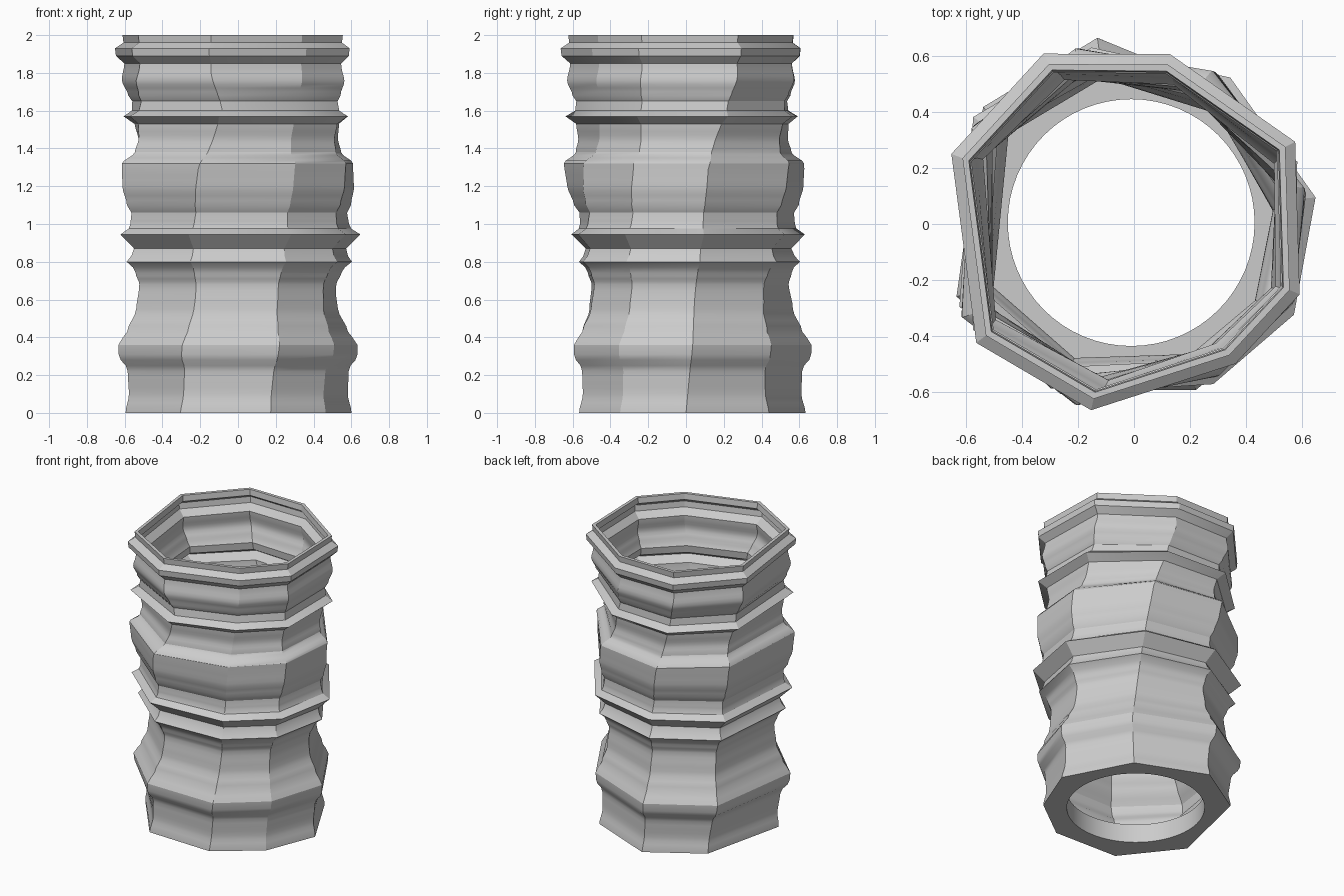
import bpy, bmesh, math

cube = bpy.data.objects.get("Cube")
if cube:
    bpy.data.objects.remove(cube)

WALL, FLOOR_Z, HOLE_R = 0.024, 0.13, 0.44

# Wall profile: (height, mean corner radius)
PROFILE = [(0, .61), (.1, .59), (.22, .595), (.25, .605), (.28, .632), (.31, .643),
           (.36, .645), (.40, .622), (.43, .60), (.55, .555), (.68, .54), (.74, .56),
           (.77, .575), (.80, .61), (.83, .585), (.87, .57), (.945, .645), (.975, .60),
           (1.0, .59), (1.06, .585), (1.10, .61), (1.2, .635), (1.32, .64), (1.38, .575),
           (1.45, .56), (1.53, .57), (1.57, .625), (1.60, .575), (1.65, .57), (1.68, .59),
           (1.76, .62), (1.85, .605), (1.89, .65), (1.93, .655), (1.96, .61), (2.0, .615)]

# Irregular eight-sided sections: height, corner angles, corner radius factors
SECTIONS = [
    (0, (0, 50, 99, 138, 197, 241, 287, 323), (.985, .94, 1.05, 1.01, 1.02, 1.03, .97, .95)),
    (.33, (3, 49, 101, 142, 202, 243, 290, 325), (.985, .92, 1.05, 1.055, 1.06, 1.02, .98, .96)),
    (.6, (5, 52, 102, 144, 204, 246, 293, 327), (.95, .95, 1.04, 1.06, 1.06, 1.01, .98, .98)),
    (.9, (8, 56, 103, 146, 205, 246, 296, 330), (1.02, .97, 1, 1.07, 1.065, 1.02, .99, 1.02)),
    (1.3, (11, 62, 108, 149, 208, 252, 299, 334), (.97, .96, 1.03, 1.05, 1.09, 1.06, .97, .99)),
    (1.6, (22, 73, 115, 156, 214, 262, 304, 336), (1, .95, 1.04, 1.07, 1.1, 1.03, .95, 1.02)),
    (1.8, (27, 78, 118, 159, 217, 257, 306, 337), (.985, .945, 1.05, 1.065, 1.075, 1.04, .94, .98)),
]
SECTIONS.append((2,) + SECTIONS[-1][1:])


def mix(a, b, t):
    return a + (b - a) * t


def section(z):
    """Corner angles and radius factors at height z."""
    for (z0, a0, f0), (z1, a1, f1) in zip(SECTIONS, SECTIONS[1:]):
        if z <= z1:
            t = (z - z0) / (z1 - z0)
            return [(mix(a, b, t), mix(f, g, t)) for a, b, f, g in zip(a0, a1, f0, f1)]


def eased(profile, steps=4):
    """Round off the long spans of the profile, keeping short ones crisp."""
    out = [profile[0]]
    for (z0, r0), (z1, r1) in zip(profile, profile[1:]):
        n = steps if z1 - z0 > .055 and (z0, z1) != (.87, .945) else 1
        for i in range(1, n + 1):
            t = i / n
            out.append((mix(z0, z1, t), mix(r0, r1, t * t * (3 - 2 * t))))
    return out


def ring(bm, z, radius, inset):
    verts = []
    for angle, factor in section(z):
        r, a = radius * factor - inset, math.radians(angle)
        verts.append(bm.verts.new((r * math.cos(a), r * math.sin(a), z)))
    return verts


# Twisted vessel: up the outside, over the rim and down the inside
bm = bmesh.new()
levels = eased(PROFILE)
rings = [ring(bm, z, r, 0) for z, r in levels]
inside = [(z, r) for z, r in levels if z > FLOOR_Z + .01]
rings += [ring(bm, z, r, WALL) for z, r in reversed(inside)]
rings.append(ring(bm, FLOOR_Z, .59, WALL))
for low, high in zip(rings, rings[1:]):
    for i in range(len(low)):
        j = (i + 1) % len(low)
        bm.faces.new((low[i], low[j], high[j], high[i]))
bm.faces.new(rings[0][::-1])
bm.faces.new(rings[-1])
bmesh.ops.recalc_face_normals(bm, faces=bm.faces)
mesh = bpy.data.meshes.new("ribbed_tube")
bm.to_mesh(mesh)
bm.free()
tube = bpy.data.objects.new("ribbed_tube", mesh)
bpy.context.collection.objects.link(tube)

# Round hole through the base
bpy.ops.mesh.primitive_cylinder_add(vertices=64, radius=HOLE_R, depth=.5, location=(-.01, .005, 0))
cutter = bpy.context.object
cutter.name = "base_hole_cutter"
cutter.hide_render = True
cut = tube.modifiers.new("base_hole", 'BOOLEAN')
cut.operation, cut.object, cut.solver = 'DIFFERENCE', cutter, 'EXACT'
bpy.ops.object.select_all(action='DESELECT')
bpy.context.view_layer.objects.active = tube
tube.select_set(True)
bpy.ops.object.modifier_apply(modifier=cut.name)
bpy.data.objects.remove(cutter)

# Plain grey finish
grey = bpy.data.materials.new("light_grey")
grey.use_nodes = True
colour = (.6, .6, .6, 1)
grey.diffuse_color = colour
grey.node_tree.nodes["Principled BSDF"].inputs["Base Color"].default_value = colour
tube.data.materials.clear()
tube.data.materials.append(grey)
bpy.ops.object.shade_smooth_by_angle(angle=math.radians(25))
